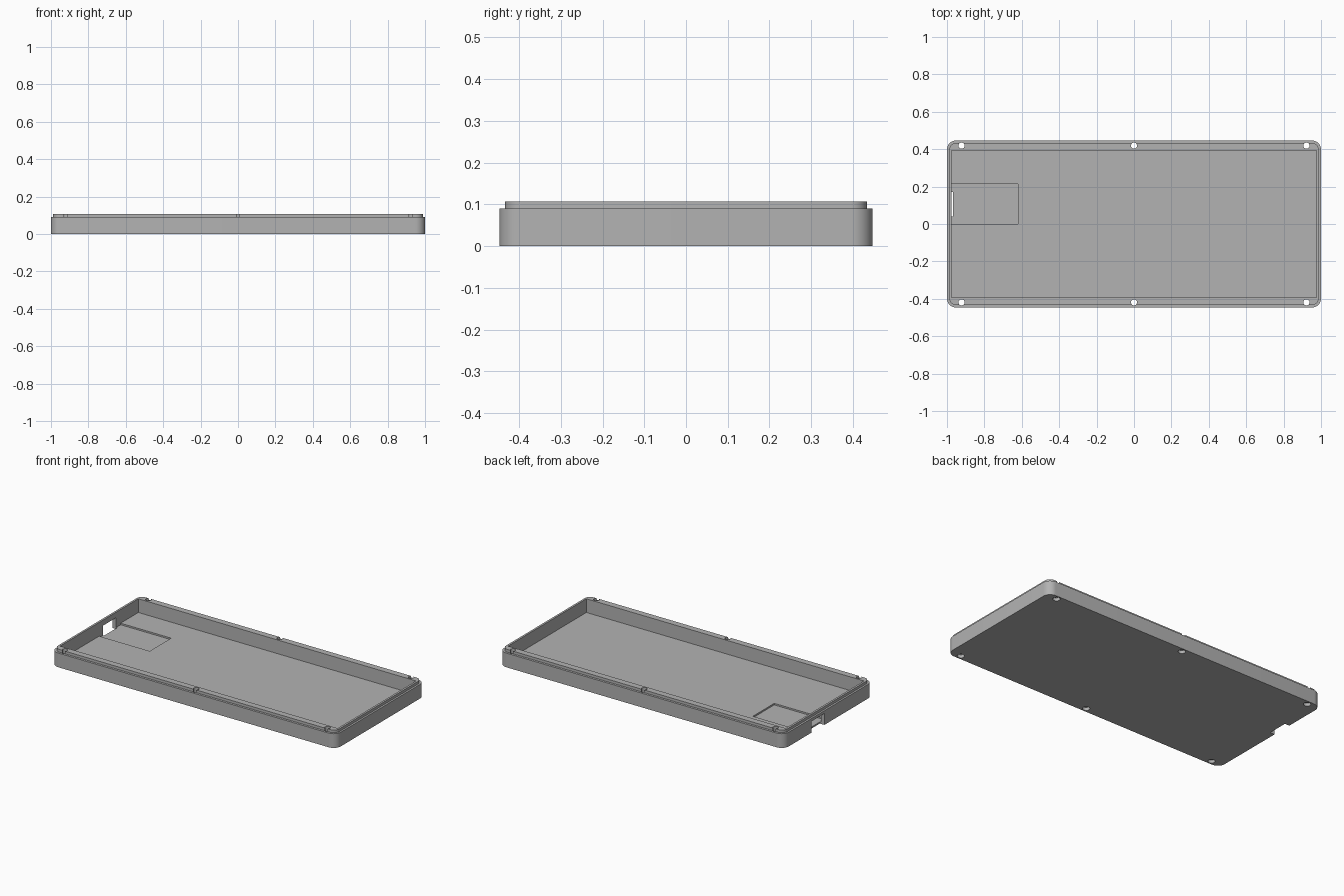
import bpy, bmesh, math

if "Cube" in bpy.data.objects:
    bpy.data.objects.remove(bpy.data.objects["Cube"], do_unlink=True)

grey = bpy.data.materials.new("plain grey")
grey.use_nodes = True
colour = (0.45, 0.45, 0.45, 1)
grey.diffuse_color = colour
grey.node_tree.nodes["Principled BSDF"].inputs["Base Color"].default_value = colour


def rounded_rect(hx, hy, r, steps=10):
    """Outline of a rectangle with rounded corners, counter-clockwise."""
    pts = []
    for q, (sx, sy) in enumerate([(1, 1), (-1, 1), (-1, -1), (1, -1)]):
        for i in range(steps + 1):
            a = math.pi / 2 * (q + i / steps)
            pts.append((sx * (hx - r) + r * math.cos(a), sy * (hy - r) + r * math.sin(a)))
    return pts


def circle(x, y, r, n=32):
    return [(x + r * math.cos(2 * math.pi * i / n), y + r * math.sin(2 * math.pi * i / n)) for i in range(n)]


def box(x0, x1, y0, y1):
    return [(x0, y0), (x1, y0), (x1, y1), (x0, y1)]


def loft(name, levels):
    """Closed solid through a stack of (outline, height) rings."""
    bm = bmesh.new()
    rings = [[bm.verts.new((x, y, z)) for x, y in outline] for outline, z in levels]
    for low, high in zip(rings, rings[1:]):
        for i in range(len(low)):
            j = (i + 1) % len(low)
            bm.faces.new((low[i], low[j], high[j], high[i]))
    bm.faces.new(rings[0][::-1])
    bm.faces.new(rings[-1])
    mesh = bpy.data.meshes.new(name)
    bm.to_mesh(mesh)
    bm.free()
    mesh.materials.append(grey)
    obj = bpy.data.objects.new(name, mesh)
    bpy.context.collection.objects.link(obj)
    return obj


# Tray body with a stepped lip
outer = rounded_rect(1.0, 0.447, 0.05)
lip = rounded_rect(0.988, 0.433, 0.038)
tray = loft("tray", [(outer, 0), (outer, 0.09), (lip, 0.09), (lip, 0.107)])

# Main cavity, shallow floor recess and connector slot in the right wall
cutters = [
    loft("cavity_cutter", [(box(-0.975, 0.975, -0.393, 0.393), 0.02),
                           (box(-0.975, 0.975, -0.393, 0.393), 0.2)]),
    loft("recess_cutter", [(box(-0.975, -0.62, 0, 0.215), 0.01),
                           (box(-0.975, -0.62, 0, 0.215), 0.06)]),
    loft("slot_cutter", [(box(-1.1, -0.968, 0.04, 0.17), -0.1),
                         (box(-1.1, -0.968, 0.04, 0.17), 0.072)]),
]

# Screw holes, wider at the underside
for x in (-0.922, 0, 0.922):
    for y in (-0.419, 0.419):
        head, shaft = circle(x, y, 0.021), circle(x, y, 0.0165)
        cutters.append(loft("screw_hole_cutter", [(head, -0.1), (head, 0.02), (shaft, 0.02), (shaft, 0.2)]))

bpy.context.view_layer.objects.active = tray
tray.select_set(True)
for cutter in cutters:
    cutter.hide_render = True
    mod = tray.modifiers.new(cutter.name, "BOOLEAN")
    mod.operation = "DIFFERENCE"
    mod.solver = "EXACT"
    mod.object = cutter
    bpy.ops.object.modifier_apply(modifier=mod.name)
for cutter in cutters:
    bpy.data.objects.remove(cutter, do_unlink=True)

bpy.ops.object.shade_smooth_by_angle(angle=math.radians(30))
